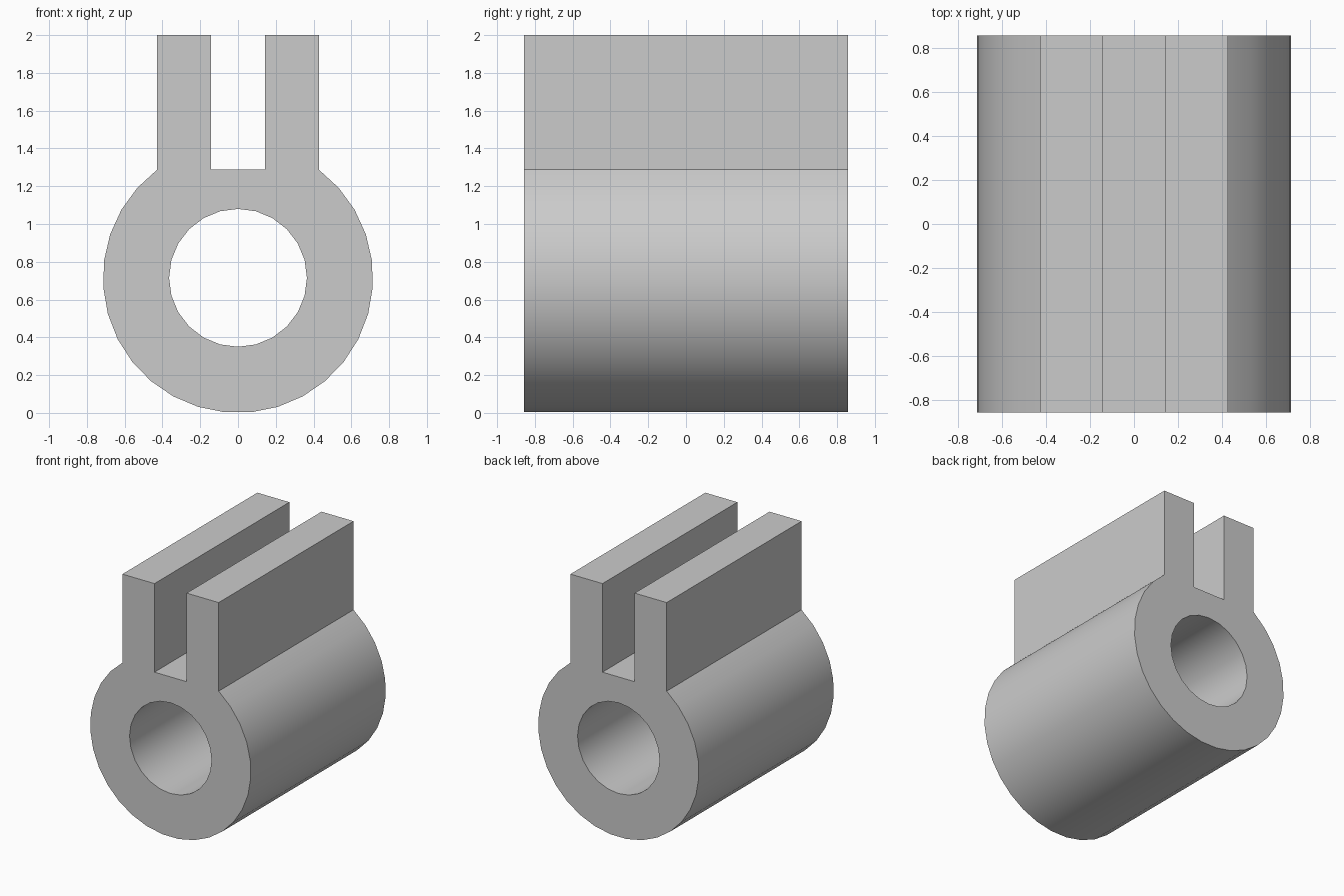
import bpy
import bmesh
from math import sin, cos, asin, pi

cube = bpy.data.objects.get("Cube")
if cube:
    bpy.data.objects.remove(cube, do_unlink=True)

RADIUS, BORE, CENTRE = 0.715, 0.365, 0.715
JAW_OUT, JAW_IN = 0.428, 0.143
TOP, HALF_DEPTH = 2.0, 0.857
ARC_STEPS, BORE_STEPS = 25, 24


def on_circle(radius, angle):
    """Point at an angle measured from the top of the circle."""
    return radius * sin(angle), CENTRE + radius * cos(angle)


# Outline: round barrel, then the two jaws with the slot between them
start = asin(JAW_OUT / RADIUS)
step = (2 * pi - 2 * start) / ARC_STEPS
outline = [on_circle(RADIUS, start + i * step) for i in range(ARC_STEPS + 1)]
shoulder = outline[0][1]
outline += [(-JAW_OUT, TOP), (-JAW_IN, TOP), (-JAW_IN, shoulder),
            (JAW_IN, shoulder), (JAW_IN, TOP), (JAW_OUT, TOP)]
bore = [on_circle(BORE, 2 * pi * i / BORE_STEPS) for i in range(BORE_STEPS)]

# Fill the section between outline and bore, then extrude it front to back
bm = bmesh.new()
edges = []
for loop in (outline, bore):
    verts = [bm.verts.new((x, -HALF_DEPTH, z)) for x, z in loop]
    edges += [bm.edges.new((v, verts[i - 1])) for i, v in enumerate(verts)]
bmesh.ops.triangle_fill(bm, use_beauty=True, edges=edges, normal=(0, -1, 0))
result = bmesh.ops.extrude_face_region(bm, geom=bm.faces[:], use_keep_orig=True)
moved = [g for g in result["geom"] if isinstance(g, bmesh.types.BMVert)]
bmesh.ops.translate(bm, verts=moved, vec=(0, 2 * HALF_DEPTH, 0))
bmesh.ops.recalc_face_normals(bm, faces=bm.faces[:])

mesh = bpy.data.meshes.new("slotted_clamp")
bm.to_mesh(mesh)
bm.free()
clamp = bpy.data.objects.new("slotted_clamp", mesh)
bpy.context.collection.objects.link(clamp)

# Plain grey material
colour = (0.6, 0.6, 0.6, 1)
grey = bpy.data.materials.new("light_grey")
grey.use_nodes = True
grey.diffuse_color = colour
grey.node_tree.nodes["Principled BSDF"].inputs["Base Color"].default_value = colour
mesh.materials.append(grey)

# Smooth barrel and bore, sharp corners
bpy.ops.object.select_all(action='DESELECT')
clamp.select_set(True)
bpy.context.view_layer.objects.active = clamp
bpy.ops.object.shade_smooth_by_angle(angle=pi / 6)
